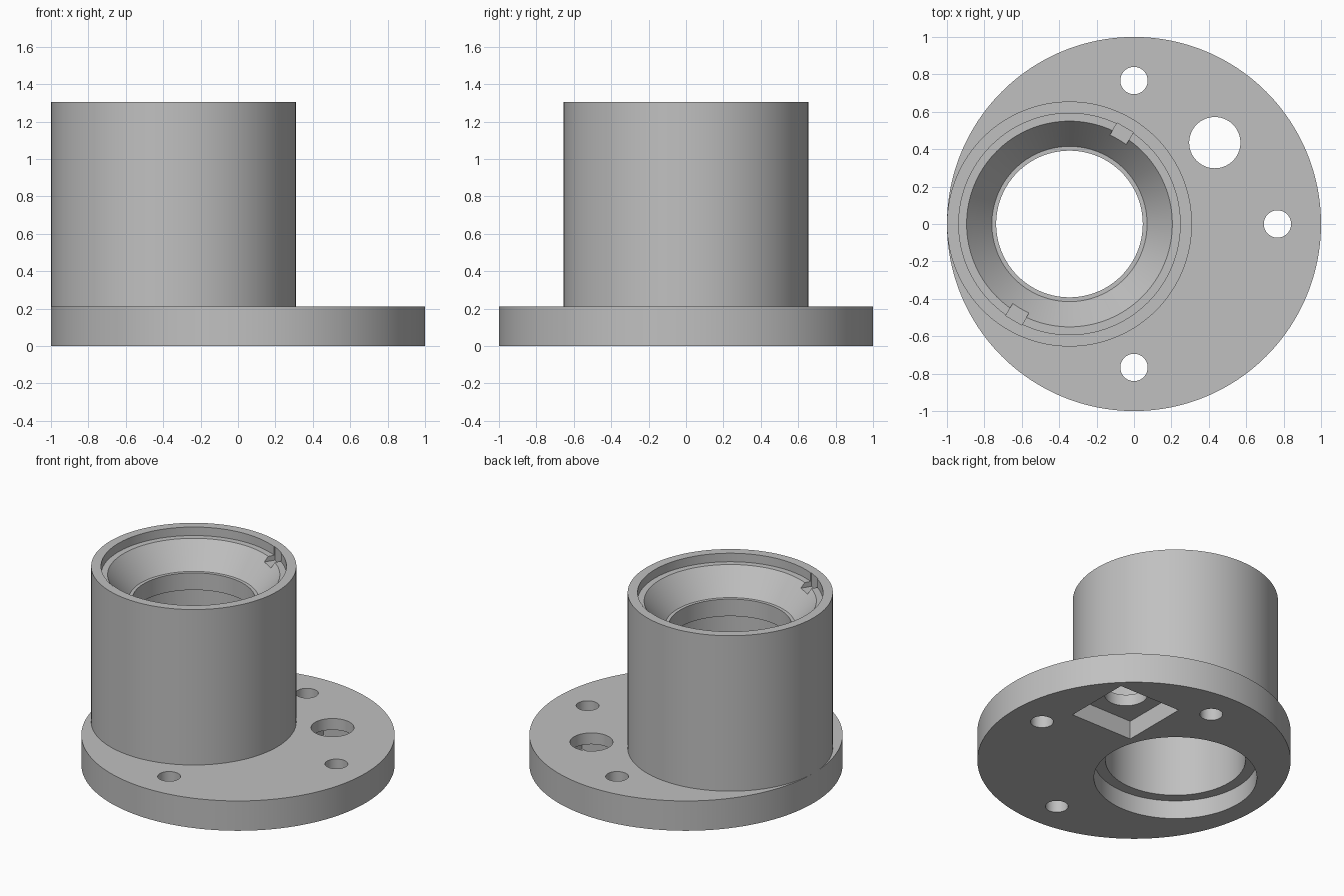
import bpy, bmesh, math
from mathutils import Matrix, Vector

if "Cube" in bpy.data.objects:
    bpy.data.objects.remove(bpy.data.objects["Cube"], do_unlink=True)

SEG = 128
AXIS_X = -0.345          # off-centre tube axis
FLANGE_TOP = 0.21
POCKET_TOP = 0.13

grey = bpy.data.materials.new("light_grey")
grey.use_nodes = True
grey.diffuse_color = (0.53, 0.53, 0.53, 1)
grey.node_tree.nodes["Principled BSDF"].inputs["Base Color"].default_value = grey.diffuse_color


def make(name, bm):
    bmesh.ops.recalc_face_normals(bm, faces=bm.faces)
    mesh = bpy.data.meshes.new(name)
    bm.to_mesh(mesh)
    bm.free()
    obj = bpy.data.objects.new(name, mesh)
    bpy.context.collection.objects.link(obj)
    return obj


def cylinder(name, x, y, radius, z0, z1, seg=SEG):
    bm = bmesh.new()
    bmesh.ops.create_cone(bm, cap_ends=True, segments=seg, radius1=radius, radius2=radius,
                          depth=z1 - z0, matrix=Matrix.Translation((x, y, (z0 + z1) / 2)))
    return make(name, bm)


def box(name, centre, size, angle=0):
    bm = bmesh.new()
    bmesh.ops.create_cube(bm, size=1, matrix=Matrix.Translation(centre)
                          @ Matrix.Rotation(angle, 4, 'Z') @ Matrix.Diagonal((*size, 1)))
    return make(name, bm)


def lathe(name, x, profile):
    """Revolve a closed (radius, z) outline into a ring."""
    bm = bmesh.new()
    rings = []
    for r, z in profile:
        rings.append([bm.verts.new((x + r * math.cos(2 * math.pi * i / SEG),
                                    r * math.sin(2 * math.pi * i / SEG), z)) for i in range(SEG)])
    for a, b in zip(rings, rings[1:] + rings[:1]):
        for i in range(SEG):
            j = (i + 1) % SEG
            bm.faces.new((a[i], a[j], b[j], b[i]))
    return make(name, bm)


def cut(obj, cutters):
    bpy.context.view_layer.objects.active = obj
    for cutter in cutters:
        mod = obj.modifiers.new("cut", 'BOOLEAN')
        mod.operation = 'DIFFERENCE'
        mod.solver = 'EXACT'
        mod.object = cutter
        bpy.ops.object.modifier_apply(modifier=mod.name)
        bpy.data.objects.remove(cutter, do_unlink=True)


def finish(obj):
    obj.data.materials.clear()
    obj.data.materials.append(grey)
    bpy.ops.object.select_all(action='DESELECT')
    obj.select_set(True)
    bpy.context.view_layer.objects.active = obj
    bpy.ops.object.shade_smooth_by_angle(angle=math.radians(25))


# Round flange with bore, counterbore, three screw holes, cable hole and square pocket
flange = cylinder("flange", 0, 0, 1, 0, FLANGE_TOP, 192)
cutters = [cylinder("bore", AXIS_X, 0, 0.447, -0.1, 0.4),
           cylinder("counterbore", AXIS_X, 0, 0.52, -0.1, POCKET_TOP)]
for x, y in ((0, 0.767), (0, -0.767), (0.767, 0)):
    cutters.append(cylinder("screw_hole", x, y, 0.073, -0.1, 0.4, 48))
cutters.append(cylinder("cable_hole", 0.432, 0.435, 0.137, -0.1, 0.4, 64))
cutters.append(box("square_pocket", (0.435, 0.435, POCKET_TOP / 2 - 0.1),
                   (0.48, 0.48, POCKET_TOP + 0.2)))
cut(flange, cutters)
finish(flange)

# Tube with recessed rim, conical seat and a narrow inner lip
tube = lathe("tube", AXIS_X, [
    (0.655, FLANGE_TOP), (0.655, 1.305), (0.592, 1.305), (0.592, 1.245), (0.55, 1.245),
    (0.415, 1.075), (0.392, 1.075), (0.392, 0.955), (0.447, 0.955), (0.447, FLANGE_TOP)])

# Two opposite key notches in the conical seat
notches = []
for angle in (math.radians(60), math.radians(240)):
    pos = Vector((AXIS_X, 0, 1.26)) + Vector((math.cos(angle), math.sin(angle), 0)) * 0.545
    notches.append(box("notch", pos, (0.1, 0.1, 0.1), angle))
cut(tube, notches)
finish(tube)
